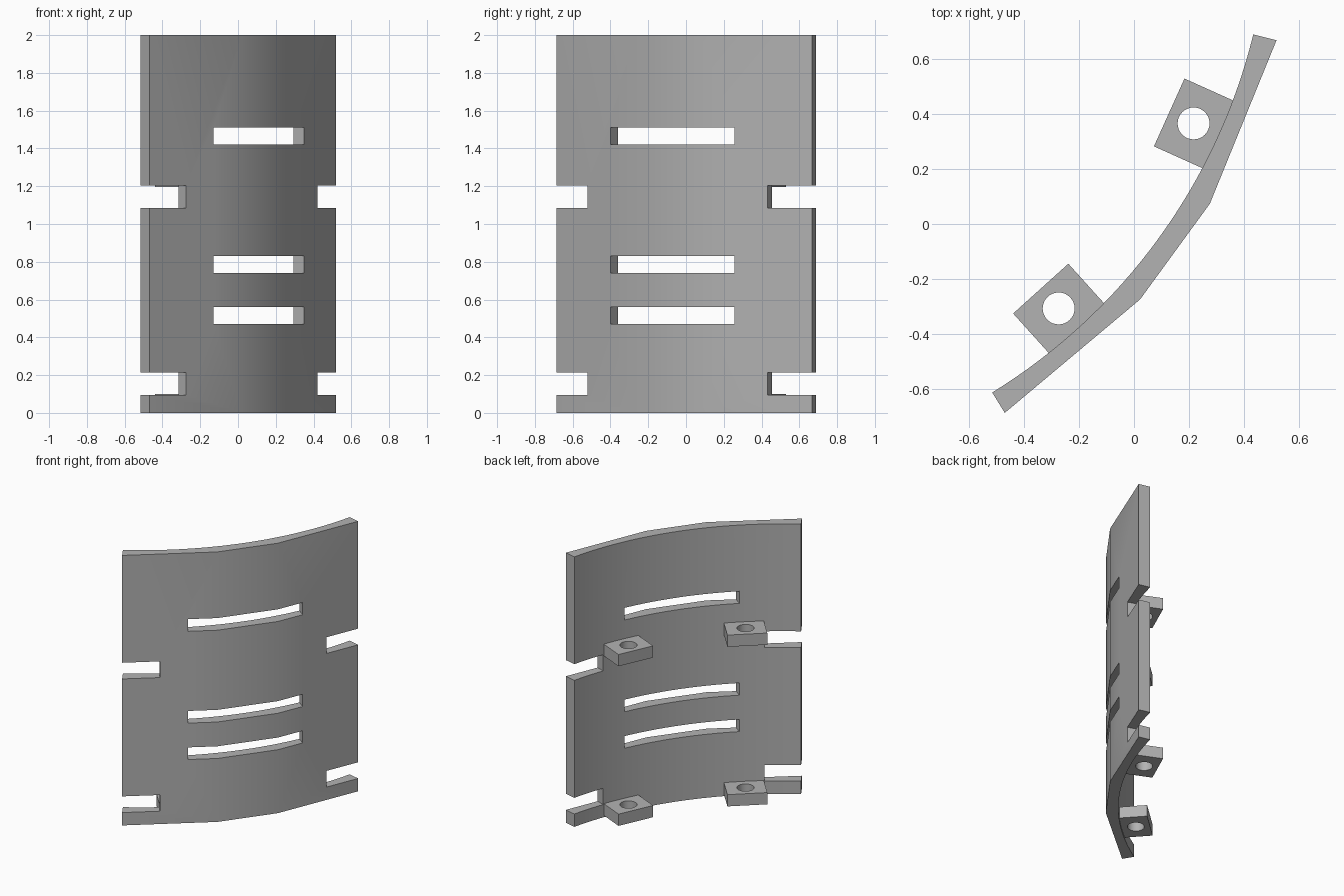
import bpy
import bmesh
import math
from mathutils import Vector

if "Cube" in bpy.data.objects:
    bpy.data.objects.remove(bpy.data.objects["Cube"], do_unlink=True)

# Arc frame of the curved guard
CENTRE = Vector((-1.63, 1.197))
MID = math.radians(-36.1)
R_IN, R_OUT = 2.125, 2.212

grey = bpy.data.materials.new("plain grey")
grey.use_nodes = True
colour = (0.45, 0.45, 0.45, 1)
grey.diffuse_color = colour
grey.node_tree.nodes["Principled BSDF"].inputs["Base Color"].default_value = colour


def polar(radius, degrees):
    a = MID + math.radians(degrees)
    return CENTRE + radius * Vector((math.cos(a), math.sin(a)))


def oriented_rect(degrees, r0, r1, half_width):
    """Rectangle lying along the radius at an angle."""
    a = MID + math.radians(degrees)
    out = Vector((math.cos(a), math.sin(a)))
    side = Vector((-out.y, out.x)) * half_width
    return [CENTRE + out * r0 - side, CENTRE + out * r1 - side,
            CENTRE + out * r1 + side, CENTRE + out * r0 + side]


def prisms(name, parts):
    """One object from (outline, z0, z1) prisms."""
    bm = bmesh.new()
    for outline, z0, z1 in parts:
        face = bm.faces.new([bm.verts.new((p.x, p.y, z0)) for p in outline])
        top = bmesh.ops.extrude_face_region(bm, geom=[face])["geom"]
        bmesh.ops.translate(bm, vec=(0, 0, z1 - z0),
                            verts=[v for v in top if isinstance(v, bmesh.types.BMVert)])
    bmesh.ops.recalc_face_normals(bm, faces=bm.faces)
    mesh = bpy.data.meshes.new(name)
    bm.to_mesh(mesh)
    bm.free()
    mesh.materials.append(grey)
    obj = bpy.data.objects.new(name, mesh)
    bpy.context.collection.objects.link(obj)
    return obj


def cut(obj, cutter):
    cutter.hide_render = True
    mod = obj.modifiers.new("cut", "BOOLEAN")
    mod.operation = "DIFFERENCE"
    mod.solver = "EXACT"
    mod.object = cutter
    bpy.ops.object.select_all(action="DESELECT")
    bpy.context.view_layer.objects.active = obj
    obj.select_set(True)
    bpy.ops.object.modifier_apply(modifier=mod.name)
    bpy.data.objects.remove(cutter, do_unlink=True)
    bpy.ops.object.shade_smooth_by_angle(angle=math.radians(30))


# Curved plate: round inside, three flats outside
STEPS, END = 32, 22.25
outline = [polar(R_IN, -END + 2 * END * i / STEPS) for i in range(STEPS + 1)]
outline += [polar(R_OUT, a) for a in (END, 5.58, -5.58, -END)]
plate = prisms("curved_plate", [(outline, 0, 2)])

# Three long slots and four edge notches
slot = oriented_rect(0, 1.7, 2.5, 0.407)
cutters = [(slot, z, z + 0.09) for z in (0.47, 0.74, 1.42)]
for side in (-1, 1):
    notch = [polar(r, side * a) for r, a in
             ((1.9, 15.65), (2.4, 15.65), (2.4, 26), (1.9, 26))]
    cutters += [(notch, z, z + 0.12) for z in (0.095, 1.085)]
cut(plate, prisms("slot_cutter", cutters))

# Drilled mounting lugs on the inside
for side, side_name in ((-1, "right"), (1, "left")):
    for z, level in ((0.013, "lower"), (1.195, "upper")):
        angle = side * 11.85
        lug = prisms(f"{level}_{side_name}_mounting_lug",
                     [(oriented_rect(angle, 1.928, 2.13, 0.135), z, z + 0.087)])
        hub = polar(2.025, angle)
        ring = [hub + 0.058 * Vector((math.cos(t * math.tau / 32), math.sin(t * math.tau / 32)))
                for t in range(32)]
        cut(lug, prisms("hole_cutter", [(ring, z - 0.1, z + 0.2)]))
